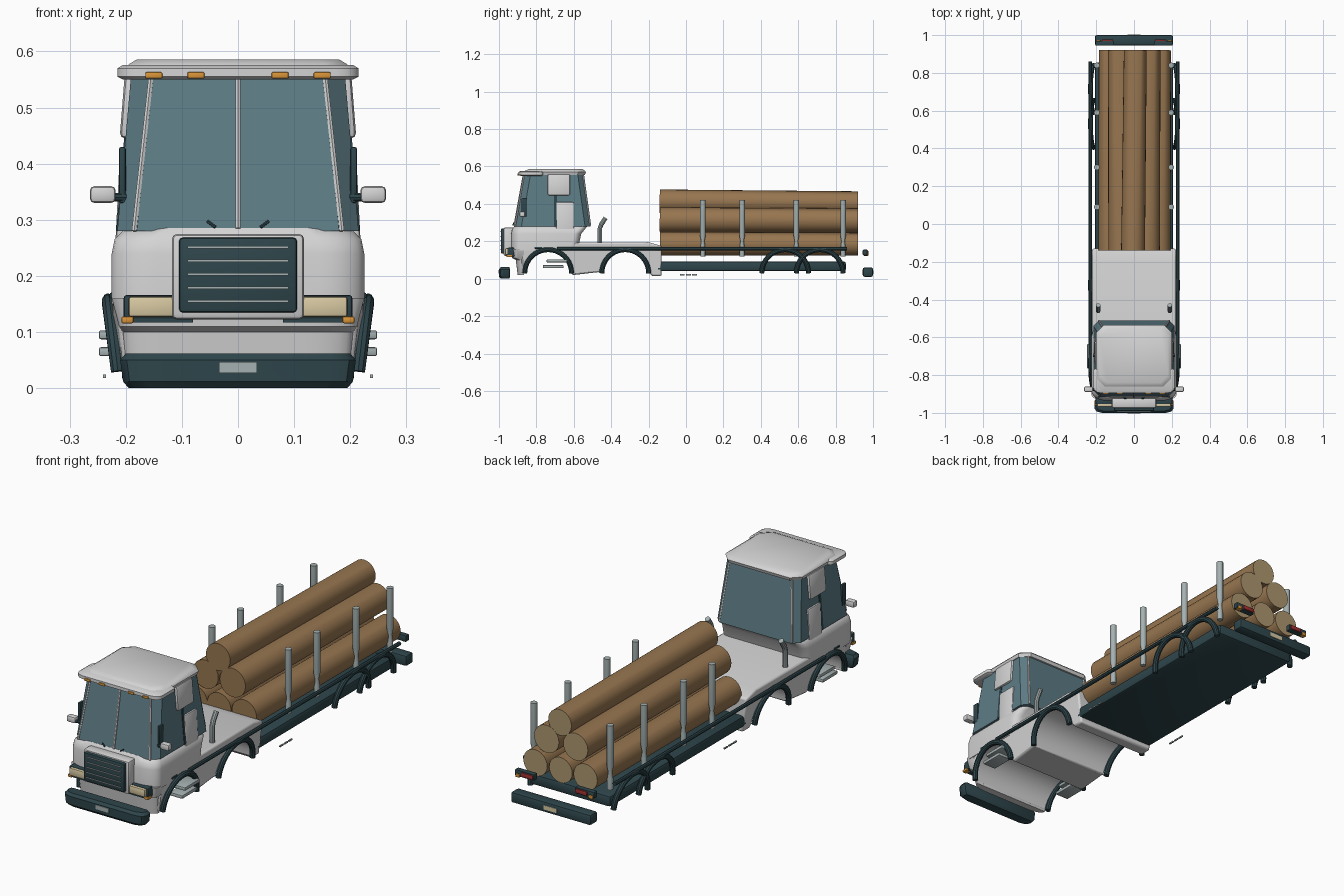
import bpy, bmesh
from math import sin, cos, pi, radians
from mathutils import Vector, Matrix

if "Cube" in bpy.data.objects:
    bpy.data.objects.remove(bpy.data.objects["Cube"], do_unlink=True)


def paint(name, *rgb):
    m = bpy.data.materials.new(name)
    m.use_nodes = True
    m.diffuse_color = (*rgb, 1)
    node = next(n for n in m.node_tree.nodes if n.type == 'BSDF_PRINCIPLED')
    node.inputs["Base Color"].default_value = (*rgb, 1)
    return m


white = paint("white_paint", .66, .66, .66)
glass = paint("blue_glass", .11, .2, .235)
dark = paint("dark_trim", .027, .06, .07)
bark = paint("bark_brown", .31, .18, .08)
wood = paint("cut_wood", .42, .31, .16)
steel = paint("grey_steel", .38, .44, .44)
amber = paint("amber_lamp", .7, .3, .04)
cream = paint("cream_lamp", .68, .58, .36)
red = paint("red_lamp", .35, .03, .03)


def finish(name, bm, mats, mirror=False, angle=35):
    bmesh.ops.recalc_face_normals(bm, faces=bm.faces)
    me = bpy.data.meshes.new(name)
    bm.to_mesh(me)
    bm.free()
    for m in mats:
        me.materials.append(m)
    me.shade_smooth()
    me.set_sharp_from_angle(angle=radians(angle))
    ob = bpy.data.objects.new(name, me)
    bpy.context.collection.objects.link(ob)
    if mirror:
        ob.modifiers.new("mirror", 'MIRROR')
    return ob


def box(name, xs, ys, zs, mat, bevel=0, mirror=False, lean=0):
    """Bevelled box between limits; lean shifts x inwards with height."""
    bm = bmesh.new()
    bmesh.ops.create_cube(bm, size=1)
    for v in bm.verts:
        v.co = [p[0] if c < 0 else p[1] for c, p in zip(v.co, (xs, ys, zs))]
        v.co.x -= lean * (v.co.z - zs[0])
    if bevel:
        bmesh.ops.bevel(bm, geom=bm.edges[:], offset=bevel, segments=2, profile=.5, affect='EDGES')
    return finish(name, bm, [mat], mirror)


def skin(bm, rings):
    n = len(rings[0])
    vs = [[bm.verts.new(p) for p in r] for r in rings]
    for a, b in zip(vs, vs[1:]):
        for i in range(n):
            j = (i + 1) % n
            bm.faces.new((a[i], a[j], b[j], b[i]))
    return bm.faces.new(vs[0][::-1]), bm.faces.new(vs[-1])


def loft(name, levels, mat, front, back, n=1, angle=35):
    """Stack of corner-rounded rectangles; level = z, half width, front y, back y."""
    rings = []
    for z, hx, yf, yb in levels:
        ring = []
        corners = ((1, yf, 1, front), (1, yb, -1, back), (-1, yb, -1, back), (-1, yf, 1, front))
        for k, (sx, y, sy, (cx, cy)) in enumerate(corners):
            for i in range(n + 1):
                a = pi / 2 * (k - 1 + i / n)
                ring.append((sx * (hx - cx) + cx * cos(a), y + sy * cy + cy * sin(a), z))
        rings.append(ring)
    bm = bmesh.new()
    skin(bm, rings)
    return finish(name, bm, [mat], angle=angle)


def tube(name, path, radius, mat, mirror=False, n=10, end_mat=None):
    pts = [Vector(p) for p in path]
    rads = radius if isinstance(radius, list) else [radius] * len(pts)
    rings = []
    for i, p in enumerate(pts):
        t = (pts[min(i + 1, len(pts) - 1)] - pts[max(i - 1, 0)]).normalized()
        ref = Vector((0, 0, 1)) if abs(t.x) > .8 else Vector((1, 0, 0))
        u = t.cross(ref).normalized()
        w = t.cross(u)
        rings.append([p + rads[i] * (u * cos(a) + w * sin(a)) for a in (2 * pi * k / n for k in range(n))])
    bm = bmesh.new()
    _, last = skin(bm, rings)
    if end_mat:
        bmesh.ops.inset_region(bm, faces=[last], thickness=rads[-1] * .13)
        last.material_index = 1
    return finish(name, bm, [mat, end_mat] if end_mat else [mat], mirror)


def arch(y, z, r, start, end, n=14):
    return [(y + r * cos(a), z + r * sin(a)) for a in (start + (end - start) * i / n for i in range(n + 1))]


# Chassis body: side profile with two full-width wheel arches
profile = [(-.88, .19), (-.88, .03)] + arch(-.74, .025, .125, pi, 0) + [(-.6, .02), (-.47, .035)]
profile += arch(-.325, .03, .13, pi, 0) + [(-.18, .015), (-.13, .015), (-.13, .175), (-.2, .195)]
bm = bmesh.new()
skin(bm, [[(x, y, z) for y, z in profile] for x in (-.222, .222)])
for v in bm.verts:
    v.co.x *= 1 - max(0, .13 - v.co.z) * .8
body = finish("chassis_body", bm, [white])
bev = body.modifiers.new("bevel", 'BEVEL')
bev.width, bev.segments, bev.limit_method, bev.angle_limit = .008, 2, 'ANGLE', radians(50)

# Cab shell
loft("cab_nose", [(.02, .2, -.9, -.865), (.1, .205, -.91, -.865), (.11, .212, -.93, -.865),
                  (.16, .225, -.935, -.865)], white, (.08, .03), (.002, .002), 6)
loft("cab_lower", [(.15, .225, -.935, -.58), (.24, .225, -.935, -.56), (.265, .22, -.93, -.54),
                   (.285, .2, -.915, -.525)], white, (.08, .05), (.04, .04), 6, 50)
low, high = (.28, .215, -.915, -.51), (.565, .19, -.865, -.55)
loft("cab_glass", [low, high], glass, (.035, .035), (.03, .03))
loft("roof_panel", [(.555, .195, -.865, -.54), (.57, .2, -.865, -.535), (.577, .195, -.86, -.54),
                    (.586, .18, -.84, -.555)], white, (.04, .04), (.04, .04))
loft("roof_visor", [(.55, .205, -.885, -.77), (.555, .215, -.895, -.765), (.57, .215, -.895, -.765),
                    (.576, .205, -.885, -.77)], white, (.04, .03), (.015, .015), 3)
tube("centre_pillar", [(0, -.917, .285), (0, -.868, .555)], .005, white, n=6)
tube("front_pillar", [(.185, -.915, .28), (.155, -.866, .555)], .005, white, True, 6)
tube("rear_pillar", [(.187, -.512, .285), (.162, -.55, .555)], .005, white, True, 6)
box("door_pillar_lower", (.2, .222), (-.695, -.6), (.19, .41), white, .008, True, .05)
box("door_pillar_upper", (.185, .211), (-.74, -.62), (.445, .56), white, .01, True, .08)
box("door_seam", (.19, .217), (-.705, -.69), (.28, .56), dark, 0, True, .085)
box("door_handle", (.22, .229), (-.81, -.77), (.16, .17), dark, .003, True)

# Mirrors, wipers and roof lamps
tube("mirror_arm", [(.19, -.87, .34), (.23, -.88, .34)], .008, dark, True)
box("mirror_mount", (.2, .212), (-.88, -.85), (.33, .43), dark, .004, True)
box("mirror", (.218, .264), (-.89, -.86), (.33, .36), white, .008, True)
tube("wiper", [(.04, -.925, .287), (.055, -.922, .298)], .003, dark, True, 6)
for x in (.075, .15):
    box("roof_lamp", (x - .015, x + .015), (-.9, -.89), (.552, .563), amber, .002, True)

# Grille and headlamps
box("grille_surround", (-.118, .118), (-.975, -.92), (.122, .275), white, .01)
box("grille", (-.105, .105), (-.99, -.95), (.135, .268), dark, .006)
for i in range(5):
    z = .155 + i * .024
    box("grille_slat", (-.09, .09), (-.995, -.985), (z - .002, z + .002), steel)
box("headlamp_housing", (.11, .204), (-.955, -.915), (.12, .166), dark, .006, True)
box("headlamp", (.106, .195), (-.967, -.945), (.127, .163), cream, .005, True)
box("lower_trim", (.08, .2), (-.955, -.92), (.117, .123), dark, 0, True)
box("turn_lamp", (.186, .208), (-.96, -.93), (.115, .128), amber, .004, True)

# Bumpers
loft("front_bumper", [(0, .195, -.99, -.945), (.012, .205, -1, -.94), (.05, .21, -1, -.94),
                      (.062, .2, -.99, -.945)], dark, (.04, .025), (.01, .01), 2)
box("front_plate", (-.034, .034), (-1.003, -.99), (.027, .047), steel)
box("rear_bumper", (-.207, .207), (.945, 1), (.01, .06), dark, .01)
box("rear_plate", (-.034, .034), (.99, 1.002), (.025, .045), cream)

# Rear lamps
box("rear_lamp_housing", (.105, .205), (.945, .97), (.125, .155), dark, .004, True)
box("rear_lamp", (.11, .17), (.95, .976), (.13, .15), red, .003, True)
box("rear_turn_lamp", (.178, .2), (.95, .975), (.122, .138), amber, .003, True)

# Load bed, side rails and fenders
box("load_bed", (-.207, .207), (-.16, .855), (.04, .092), dark, .012)
tube("side_rail", [(.232, -.69, .16), (.232, .86, .16)], .009, dark, True, 8)
for y in (-.737, -.325, .53, .715):
    path = [(.214 + (z - .03) * .13, yy, z) for yy, z in arch(y, .03, .125, pi, 0, 20)]
    tube("fender", path, .013, dark, True)

# Steps, air pipes and small side markers
for z, y in ((.065, -.71), (.095, -.69)):
    box("step", (.18, .248), (y - .055, y + .055), (z - .008, z + .008), steel, .004, True)
tube("air_pipe", [(.19, -.46, .19), (.19, -.46, .27), (.19, -.453, .29), (.19, -.43, .325)], .012, steel, True)
for i in range(3):
    y = -.02 + i * .033
    box("side_marker", (.235, .241), (y - .013, y + .013), (.018, .024), steel, 0, True)

# Stakes that hold the load
for y in (.09, .3, .59, .84):
    tube("stake", [(.197, y, z) for z in (.12, .17, .2, .23, .42)],
         [.013, .013, .009, .015, .015], steel, True, 12)

# Stacked logs with pale cut ends
for x, z, r, drift in ((-.125, .187, .064, 0), (0, .187, .062, .003), (.13, .187, .064, .004),
                       (-.07, .317, .066, -.004), (.07, .315, .067, .006), (-.005, .414, .063, .012)):
    tube("log", [(x, -.14, z), (x + drift, .92, z - abs(drift) * .6)], [r, r * .96], bark, n=24, end_mat=wood)
